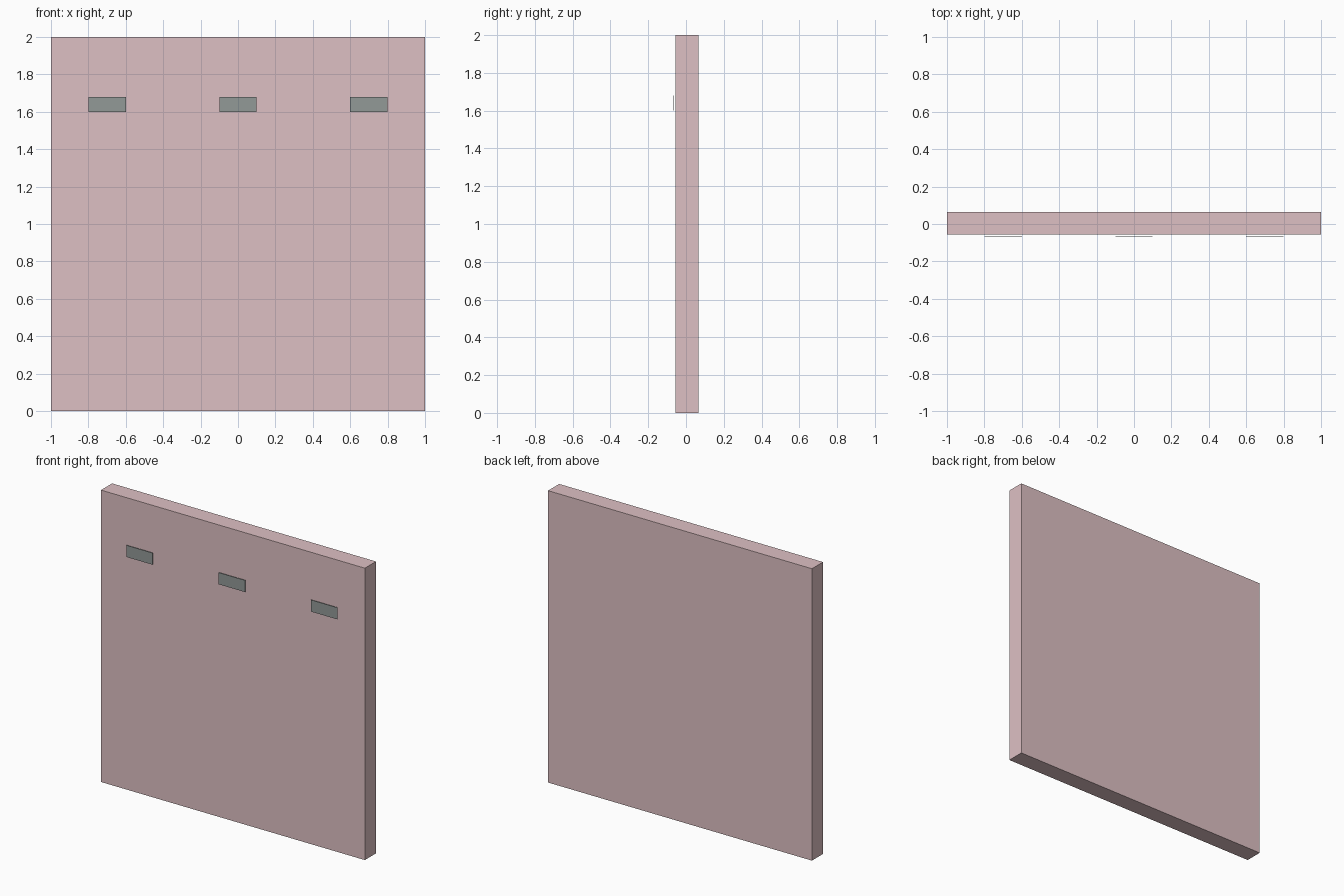
import bpy

if "Cube" in bpy.data.objects:
    bpy.data.objects.remove(bpy.data.objects["Cube"])


def box(name, lo, hi, color=None):
    size = [b - a for a, b in zip(lo, hi)]
    mid = [(a + b) / 2 for a, b in zip(lo, hi)]
    bpy.ops.mesh.primitive_cube_add(size=1, location=mid)
    ob = bpy.context.object
    ob.name = name
    ob.scale = size
    bpy.ops.object.transform_apply(location=False, rotation=False, scale=True)
    if color:
        mat = bpy.data.materials.new(name + "_paint")
        mat.diffuse_color = color
        mat.use_nodes = True
        mat.node_tree.nodes["Principled BSDF"].inputs["Base Color"].default_value = mat.diffuse_color
        ob.data.materials.append(mat)
    return ob


# Wall slab
box("wall_panel", (-1, -0.055, 0), (1, 0.065, 2), (0.73, 0.53, 0.55, 1))

# Row of thin plates floating just in front of the wall
for i, x in enumerate((-0.7, 0, 0.7)):
    box(f"front_plate_{i + 1}", (x - 0.1, -0.067, 1.6), (x + 0.1, -0.063, 1.68),
        (0.29, 0.32, 0.31, 1))
